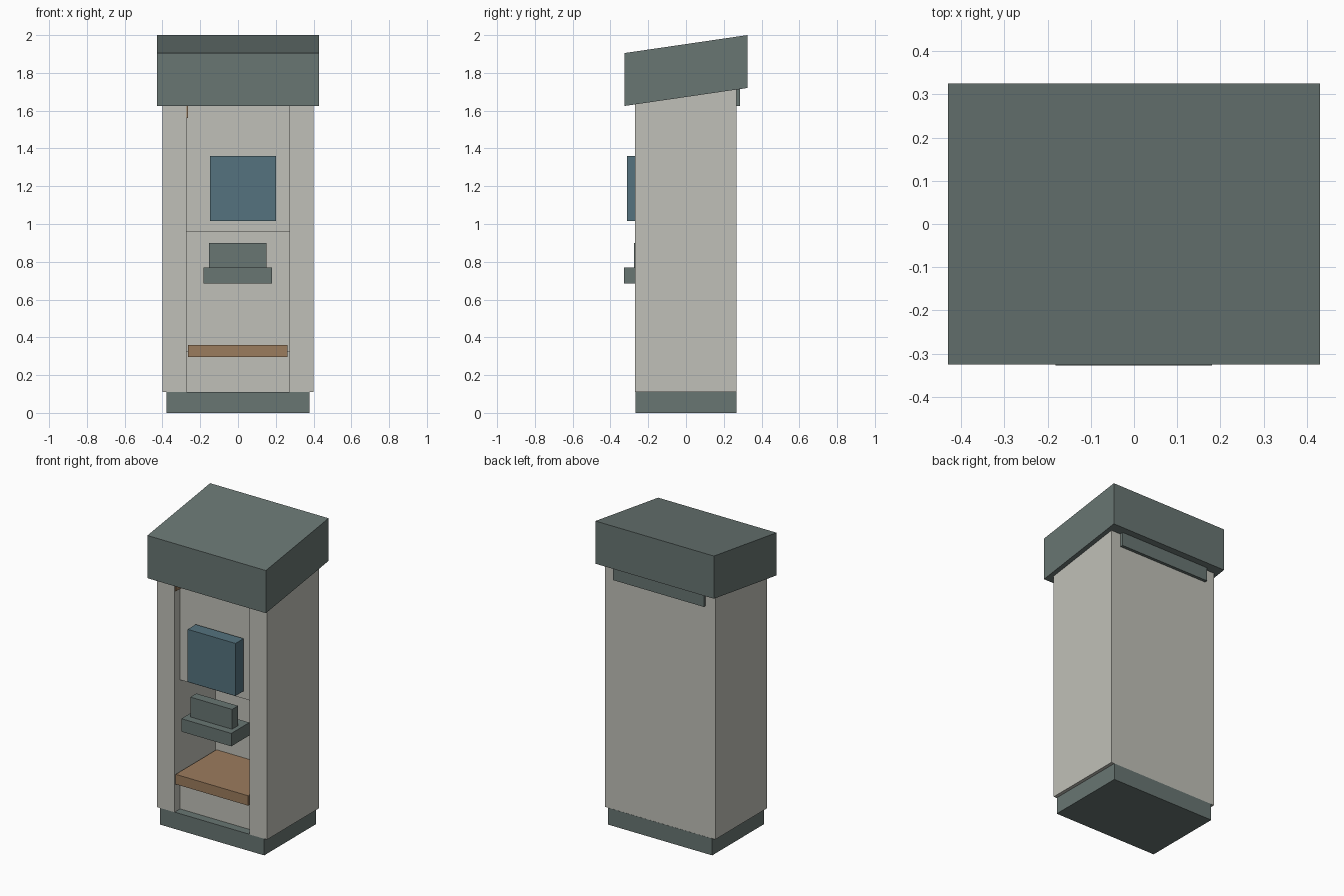
import bpy, bmesh

if "Cube" in bpy.data.objects:
    bpy.data.objects.remove(bpy.data.objects["Cube"])


def material(name, color):
    m = bpy.data.materials.new(name)
    m.diffuse_color = (*color, 1)
    m.use_nodes = True
    m.node_tree.nodes["Principled BSDF"].inputs["Base Color"].default_value = m.diffuse_color
    return m


CREAM = material("cream", (0.53, 0.53, 0.48))
GREEN = material("grey_green", (0.14, 0.18, 0.17))
WOOD = material("wood", (0.33, 0.20, 0.11))
BLUE = material("screen_blue", (0.09, 0.17, 0.21))


def prism(name, x0, x1, profile, mat):
    """Extrude a (y, z) side profile from x0 to x1."""
    bm = bmesh.new()
    face = bm.faces.new([bm.verts.new((x0, y, z)) for y, z in profile])
    out = bmesh.ops.extrude_face_region(bm, geom=[face])
    verts = [v for v in out["geom"] if isinstance(v, bmesh.types.BMVert)]
    bmesh.ops.translate(bm, verts=verts, vec=(x1 - x0, 0, 0))
    bmesh.ops.recalc_face_normals(bm, faces=bm.faces)
    mesh = bpy.data.meshes.new(name)
    bm.to_mesh(mesh)
    bm.free()
    mesh.materials.append(mat)
    obj = bpy.data.objects.new(name, mesh)
    bpy.context.collection.objects.link(obj)
    return obj


def box(name, x, y, z, mat):
    return prism(name, x[0], x[1],
                 [(y[0], z[0]), (y[1], z[0]), (y[1], z[1]), (y[0], z[1])], mat)


# Plinth and sloping hood
box("plinth", (-0.378, 0.378), (-0.268, 0.268), (0, 0.11), GREEN)
prism("hood", -0.43, 0.43,
      [(-0.325, 1.625), (0.325, 1.72), (0.325, 2.0), (-0.325, 1.905)], GREEN)

# Cabinet sides, tops following the hood slope
side = [(-0.27, 0.11), (0.267, 0.11), (0.267, 1.73), (-0.27, 1.65)]
for label, x0, x1 in (("left", -0.40, -0.272), ("right", 0.272, 0.40)):
    prism(label + "_side", x0, x1, side, CREAM)

# Recessed core with the open niche
prism("cabinet_core", -0.272, 0.272,
      [(-0.212, 0.11), (0.267, 0.11), (0.267, 1.73), (-0.212, 1.66),
       (-0.212, 0.957), (0.155, 0.957), (0.155, 0.325), (-0.212, 0.325)], CREAM)

# Fittings on the front
box("screen", (-0.147, 0.20), (-0.312, -0.228), (1.015, 1.36), BLUE)
box("printer_slot", (-0.153, 0.15), (-0.276, -0.214), (0.77, 0.90), GREEN)
box("tray", (-0.182, 0.18), (-0.327, -0.14), (0.685, 0.77), GREEN)
box("shelf", (-0.265, 0.262), (-0.268, 0.155), (0.295, 0.36), WOOD)

# Wooden rail mostly buried under the hood, and rear vent strip
box("top_rail", (-0.39, -0.265), (-0.265, 0.264), (1.56, 1.64), WOOD)
box("rear_vent", (-0.33, 0.33), (0.26, 0.287), (1.625, 1.74), GREEN)
